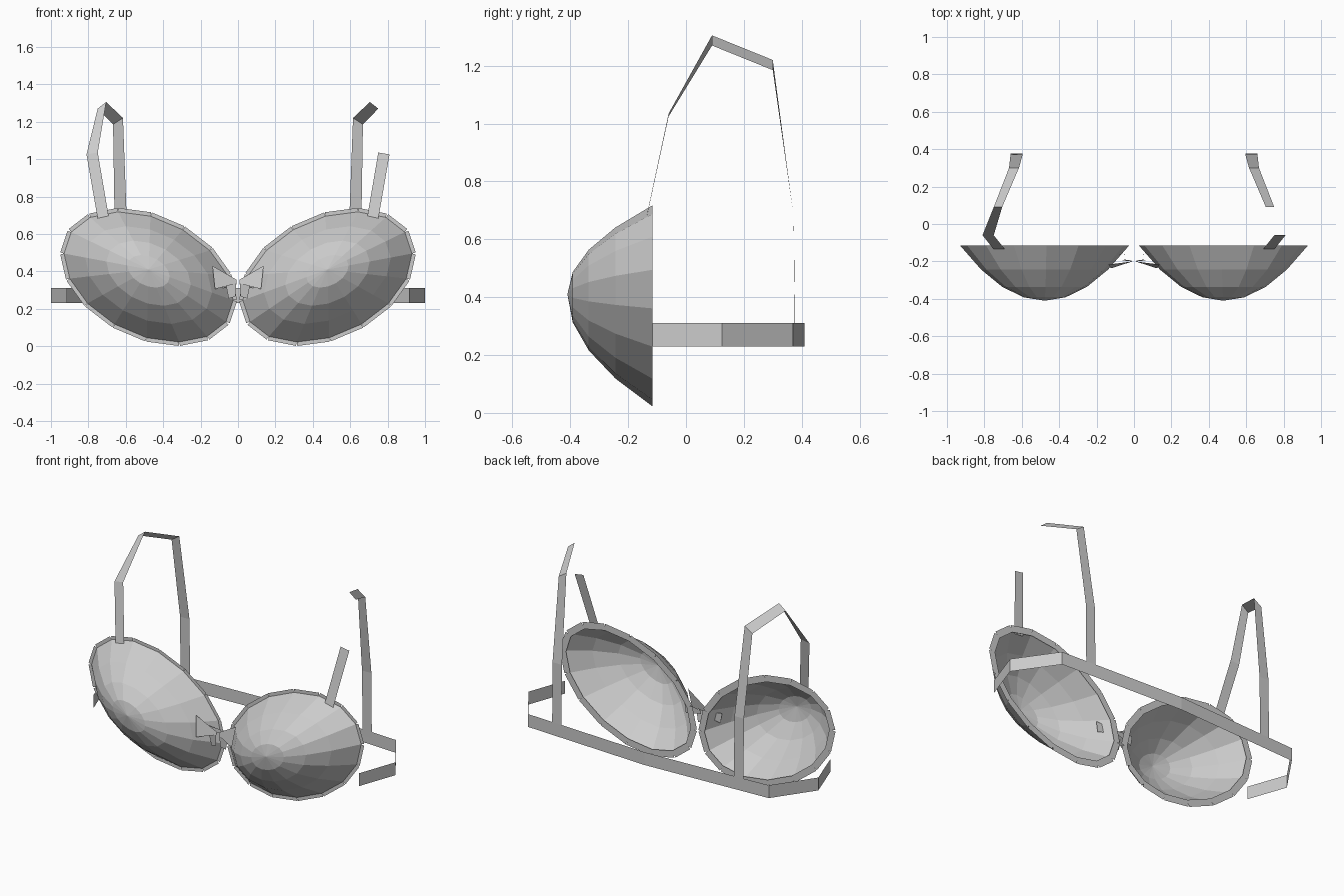
import bpy
import math
from mathutils import Vector

cube = bpy.data.objects.get("Cube")
if cube:
    bpy.data.objects.remove(cube, do_unlink=True)

# One plain fabric colour
fabric = bpy.data.materials.new("light_grey_fabric")
fabric.use_nodes = True
colour = (0.6, 0.6, 0.6, 1)
fabric.diffuse_color = colour
fabric.node_tree.nodes["Principled BSDF"].inputs["Base Color"].default_value = colour


def build(name, verts, faces, side=1):
    """Make a flat-shaded sheet object; side -1 mirrors it across x."""
    if side < 0:
        verts = [(-x, y, z) for x, y, z in verts]
        faces = [tuple(reversed(f)) for f in faces]
    mesh = bpy.data.meshes.new(name)
    mesh.from_pydata(verts, [], faces)
    mesh.materials.append(fabric)
    mesh.update()
    obj = bpy.data.objects.new(name, mesh)
    bpy.context.collection.objects.link(obj)
    return obj


def quads(name, quad_list, side=1):
    verts = [tuple(v) for q in quad_list for v in q]
    faces = [tuple(range(i, i + 4)) for i in range(0, len(verts), 4)]
    return build(name, verts, faces, side)


def ribbon(name, sections, side=1, skip=()):
    """Strip through pairs of edge points, leaving out skipped segments."""
    parts = []
    for i, (p, q) in enumerate(zip(sections, sections[1:])):
        if i not in skip:
            parts.append((p[0], p[1], q[1], q[0]))
    return quads(name, parts, side)


SIDES, RINGS = 16, 4
EDGE_Y, DEPTH = -0.115, 0.295


def cup_point(k, r):
    """Skewed ellipse whose depth follows a parabola."""
    t = 2 * math.pi * k / SIDES
    x = 0.478 + r * (0.452 * math.cos(t) - 0.01 * math.sin(t))
    z = 0.37 + 0.04 * (1 - r) + r * (0.125 * math.cos(t) + 0.325 * math.sin(t))
    return Vector((x, EDGE_Y - DEPTH * (1 - r * r), z))


def cup(name, side):
    verts = [tuple(cup_point(k, 1 - j / RINGS))
             for j in range(RINGS) for k in range(SIDES)]
    verts.append(tuple(cup_point(0, 0)))
    faces = []
    for k in range(SIDES):
        n = (k + 1) % SIDES
        for j in range(RINGS - 1):
            a, b = j * SIDES, (j + 1) * SIDES
            faces.append((a + k, a + n, b + n, b + k))
        last = (RINGS - 1) * SIDES
        faces.append((last + k, last + n, len(verts) - 1))
    return build(name, verts, faces, side)


def rim(name, side):
    # Separate straight tapes along the cup edge, notched at the corners
    tapes = []
    for k in range(SIDES):
        p, q = cup_point(k, 1), cup_point(k + 1, 1)
        d = (q - p).normalized()
        out = Vector((d.z, 0, -d.x)) * 0.021
        tapes.append((p - out, p + out, q + out, q - out))
    return quads(name, tapes, side)


# Strap edge pairs (inner, outer), from the cup over the shoulder to the band
strap = [
    ((0.69, -0.135, 0.685), (0.75, -0.135, 0.68)),
    ((0.75, -0.06, 1.035), (0.81, -0.06, 1.025)),
    ((0.705, 0.09, 1.305), (0.75, 0.09, 1.27)),
    ((0.615, 0.30, 1.22), (0.668, 0.30, 1.185)),
    ((0.595, 0.372, 0.68), (0.66, 0.372, 0.68)),
    ((0.595, 0.378, 0.27), (0.66, 0.376, 0.27)),
]

# Bow sheets for one side
bow_front = ((0.008, -0.2, 0.355), (0.008, -0.2, 0.335),
             (0.123, -0.237, 0.305), (0.137, -0.217, 0.43))
bow_back = ((0.008, -0.157, 0.35), (0.008, -0.157, 0.33),
            (0.12, -0.17, 0.30), (0.13, -0.17, 0.365))
bow_tail = ((0.01, -0.2, 0.335), (0.015, -0.195, 0.265),
            (0.05, -0.19, 0.255), (0.065, -0.195, 0.33))

for side, label in ((1, "left"), (-1, "right")):
    cup(label + "_cup", side)
    rim(label + "_cup_rim", side)
    ribbon(label + "_shoulder_strap", strap, side, skip=(1,) if side > 0 else ())
    quads(label + "_bow_half", (bow_front, bow_back, bow_tail), side)

# Band around the back
half = [(0.915, EDGE_Y), (1.0, 0.125), (0.83, 0.37)]
path = half + [(0, 0.41)] + [(-x, y) for x, y in reversed(half)]
ribbon("back_band", [((x, y, 0.23), (x, y, 0.31)) for x, y in path])
